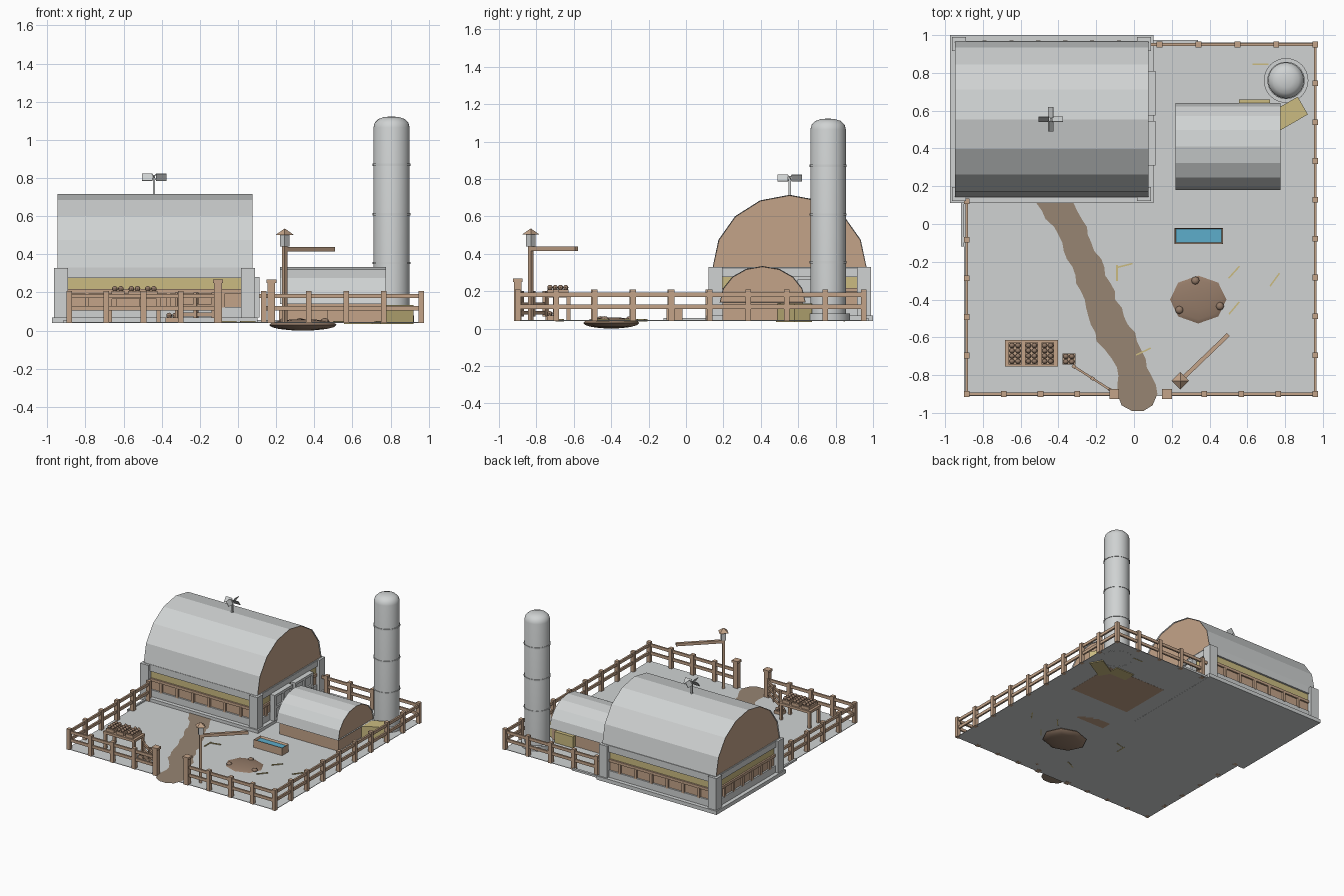
import bpy, bmesh, math, random
from mathutils import Matrix, Vector

cube = bpy.data.objects.get("Cube")
if cube:
    bpy.data.objects.remove(cube, do_unlink=True)
random.seed(4)
GROUND = 0.045


def material(name, rgb):
    mat = bpy.data.materials.new(name)
    mat.use_nodes = True
    mat.diffuse_color = (*rgb, 1)
    mat.node_tree.nodes["Principled BSDF"].inputs["Base Color"].default_value = (*rgb, 1)
    return mat


grey = material("pale grey", (.63, .65, .65))
wood = material("light wood", (.55, .37, .25))
straw = material("straw yellow", (.6, .5, .22))
water_blue = material("water blue", (.11, .42, .6))
dirt = material("dirt brown", (.31, .235, .17))
mud = material("mud brown", (.3, .2, .14))


def finish(name, bm, *mats, smooth=False):
    bmesh.ops.recalc_face_normals(bm, faces=bm.faces)
    mesh = bpy.data.meshes.new(name)
    bm.to_mesh(mesh)
    bm.free()
    for mat in mats:
        mesh.materials.append(mat)
    obj = bpy.data.objects.new(name, mesh)
    bpy.context.collection.objects.link(obj)
    if smooth:
        for poly in mesh.polygons:
            poly.use_smooth = True
        mesh.set_sharp_from_angle(angle=math.radians(40))
    return obj


def add_box(bm, low, high, turn=0):
    """Box between two corners, turned about its own upright axis."""
    low, high = Vector(low), Vector(high)
    place = Matrix.Translation((low + high) / 2) @ Matrix.Rotation(turn, 4, "Z")
    bmesh.ops.create_cube(bm, size=1, matrix=place @ Matrix.Diagonal((*(high - low), 1)))


def add_beam(bm, start, end, low, high, thick):
    """Upright-sided beam running in plan from start to end."""
    a, b = Vector(start), Vector(end)
    c, d = (a + b) / 2, b - a
    half = Vector((d.length / 2, thick / 2))
    add_box(bm, (*(c - half), low), (*(c + half), high), math.atan2(d.y, d.x))


def add_post(bm, x, y, half, low, high, turn=0):
    add_box(bm, (x - half, y - half, low), (x + half, y + half, high), turn)


def box(name, low, high, mat, turn=0):
    bm = bmesh.new()
    add_box(bm, low, high, turn)
    return finish(name, bm, mat)


def add_ball(bm, centre, size, u=8, v=6):
    bmesh.ops.create_uvsphere(bm, u_segments=u, v_segments=v, radius=1,
                              matrix=Matrix.Translation(centre) @ Matrix.Diagonal((*size, 1)))


def lathe(name, profile, x, y, mat, segments=32):
    bm = bmesh.new()
    verts = [bm.verts.new((x + r, y, z)) for r, z in profile]
    edges = [bm.edges.new(pair) for pair in zip(verts, verts[1:])]
    bmesh.ops.spin(bm, geom=verts + edges, cent=(x, y, 0), axis=(0, 0, 1),
                   angle=math.tau, steps=segments)
    bmesh.ops.remove_doubles(bm, verts=bm.verts, dist=.0005)
    return finish(name, bm, mat, smooth=True)


def arch_roof(name, x0, x1, y, radius, base, rise):
    """Half-round roof of eight flat strips with recessed wooden gables."""
    bm = bmesh.new()
    arc = [math.pi * i / 8 for i in range(9)]
    face = bm.faces.new([bm.verts.new((x0, y + radius * math.cos(a), base + rise * math.sin(a)))
                         for a in arc])
    out = bmesh.ops.extrude_face_region(bm, geom=[face])["geom"]
    bmesh.ops.translate(bm, vec=(x1 - x0, 0, 0),
                        verts=[v for v in out if isinstance(v, bmesh.types.BMVert)])
    bmesh.ops.recalc_face_normals(bm, faces=bm.faces)
    gables = [f for f in bm.faces if abs(f.normal.x) > .9]
    bmesh.ops.inset_individual(bm, faces=gables, thickness=.004, depth=-.008)
    for f in gables:
        f.material_index = 1
    return finish(name, bm, grey, wood)


# Yard and winding dirt path
box("yard", (-.9, -.91, GROUND - .004), (.965, .96, GROUND), grey)
box("back_kerb", (.1, .955, GROUND - .004), (.34, .975, GROUND + .012), grey)
box("side_kerb", (-.915, -.12, GROUND - .004), (-.9, .12, GROUND + .012), grey)
route = [(-.41, .11, .1), (-.3, -.1, .08), (-.18, -.4, .09), (-.09, -.62, .11),
         (-.01, -.76, .08), (.02, -.85, .1), (.02, -.9, .115), (.02, -.96, .075), (.02, -.99, .03)]
bm = bmesh.new()
rows = []
for here, there in zip(route, route[1:]):
    steps = max(1, int((here[1] - there[1]) / .04))
    for i in range(steps):
        x, y, w = (a + (b - a) * i / steps for a, b in zip(here, there))
        rows.append((x - w + random.uniform(-.012, .012), x + w + random.uniform(-.012, .012), y))
rows.append((-.01, .05, -.99))
pairs = [[bm.verts.new((x, y, GROUND + .003)) for x in (l, r)] for l, r, y in rows]
for (a, b), (c, d) in zip(pairs, pairs[1:]):
    bm.faces.new((a, c, d, b))
finish("dirt_path", bm, dirt)

# Fence round the yard, open at the gate and the barn
bm = bmesh.new()
L, R, F, B = -.885, .96, -.9, .95
runs = [((L, F), (-.105, F), 4), ((.175, F), (R, F), 4), ((R, F), (R, B), 9),
        ((R, B), (.135, B), 4), ((L, F), (L, .12), 5)]
for start, end, bays in runs:
    for low in (.105, .17):
        add_beam(bm, start, end, low, low + .023, .014)
    for i in range(bays + 1):
        p = Vector(start).lerp(Vector(end), i / bays)
        add_post(bm, p.x, p.y, .015, GROUND - .005, .208)
add_beam(bm, (.09, B), (.14, B), .17, .193, .014)
finish("fence", bm, wood)

# Gate posts and open gate
bm = bmesh.new()
for x in (-.105, .175):
    add_post(bm, x, F, .02, GROUND - .005, .25)
    add_post(bm, x, F, .026, .25, .268)
finish("gate_posts", bm, wood)
bm = bmesh.new()
hinge, tip = Vector((-.115, -.885)), Vector((-.325, -.75))
for low in (.075, .12, .17):
    add_beam(bm, hinge, tip, low, low + .02, .012)
for t in (.05, .5, .97):
    p = hinge.lerp(tip, t)
    add_post(bm, p.x, p.y, .009, .065, .2, math.radians(-33))
finish("gate", bm, wood)

# Barn: slab, layered walls, corner posts, roof
X0, X1, Y0, Y1 = -.974, .103, .11, 1.0
box("barn_slab", (X0, Y0, GROUND - .005), (X1, Y1, .07), grey)
layers = [("barn_plinth", .07, .125, .032, grey), ("barn_wall", .125, .215, .045, wood),
          ("barn_hay_band", .215, .275, .045, straw), ("barn_top_beam", .275, .33, .03, grey)]
for name, low, high, inset, mat in layers:
    box(name, (X0 + inset, Y0 + inset, low), (X1 - inset, Y1 - inset, high), mat)
bm = bmesh.new()
for x in (X0 + .047, X1 - .05):
    for y in (Y0 + .048, Y1 - .048):
        add_post(bm, x, y, .037, .07, .328)
finish("barn_corner_posts", bm, grey)
bm = bmesh.new()
i = .04
corners = [(X0 + i, Y0 + i), (X1 - i, Y0 + i), (X1 - i, Y1 - i), (X0 + i, Y1 - i)]
for a, b in zip(corners, corners[1:] + corners[:1]):
    add_beam(bm, a, b, .195, .217, .016)
    for k in range(1, 7):
        p = Vector(a).lerp(Vector(b), k / 7)
        add_post(bm, p.x, p.y, .011, .12, .2)
finish("barn_wall_rails", bm, wood)
arch_roof("barn_roof", -.947, .076, .554, .412, .325, .39)

# Sliding barn doors with raised frames
bm = bmesh.new()
for y in (.31, .575):
    add_box(bm, (.07, y, .07), (.1, y + .235, .28))
    for low, high in ((y, y + .02), (y + .215, y + .235), (y + .108, y + .127)):
        add_box(bm, (.09, low, .07), (.113, high, .28))
    for z in (.07, .165, .26):
        add_box(bm, (.09, y, z), (.113, y + .235, z + .02))
finish("barn_doors", bm, grey)

# Wind vane on the ridge
bm = bmesh.new()
add_post(bm, -.44, .555, .006, .7, .815)
for k in range(4):
    place = (Matrix.Translation((-.44, .555, .805)) @ Matrix.Rotation(k * math.pi / 2, 4, "Z")
             @ Matrix.Translation((.037, 0, 0)) @ Matrix.Rotation(math.radians(35), 4, "X"))
    bmesh.ops.create_cube(bm, size=1, matrix=place @ Matrix.Diagonal((.055, .004, .045, 1)))
finish("wind_vane", bm, grey)

# Small hut and hay bales
box("hut_walls", (.235, .195, GROUND - .005), (.765, .625, .15), wood)
arch_roof("hut_roof", .22, .776, .41, .23, .14, .194)
box("hay_bale_turned", (.707, .523, .035), (.907, .631, .135), straw, math.radians(30))
box("hay_bale_back", (.555, .56, .035), (.72, .66, .135), straw)

# Silo with domed top and bands
SX, SY, SR = .805, .76, .095
lathe("silo", [(SR, GROUND), (SR, 1.065), (.088, 1.09), (.068, 1.11), (.037, 1.12), (0, 1.123)],
      SX, SY, grey)
lathe("silo_base", [(.118, GROUND - .005), (.118, .08), (SR, .08)], SX, SY, grey)
for z in (.355, .61, .87):
    lathe("silo_band", [(SR, z - .006), (SR + .004, z - .006), (SR + .004, z + .006), (SR, z + .006)],
          SX, SY, grey)

# Water trough
bm = bmesh.new()
add_box(bm, (.215, -.105, GROUND - .004), (.47, -.02, .108))
bm.faces.ensure_lookup_table()
bm.normal_update()
top = [f for f in bm.faces if f.normal.z > .9]
bmesh.ops.inset_individual(bm, faces=top, thickness=.01, depth=-.015)
top[0].material_index = 1
finish("trough", bm, wood, water_blue)

# Mud wallow with stones
bm = bmesh.new()
add_ball(bm, (.34, -.4, .03), (.177, .15, .03), 8, 8)
finish("mud_wallow", bm, mud, smooth=True)
bm = bmesh.new()
for x, y in ((.325, -.3), (.24, -.455), (.455, -.435)):
    add_ball(bm, (x, y, .05), (.022, .022, .016))
finish("wallow_stones", bm, mud, smooth=True)

# Market table, crates and produce
bm = bmesh.new()
add_box(bm, (-.683, -.755, .165), (-.403, -.615, .185))
for x in (-.67, -.416):
    for y in (-.742, -.628):
        add_post(bm, x, y, .01, GROUND, .17)
finish("market_table", bm, wood)
crates, balls = bmesh.new(), bmesh.new()
for cx, cy, base, count in ((-.63, -.685, .185, 4), (-.543, -.685, .185, 4),
                            (-.457, -.685, .185, 4), (-.345, -.715, GROUND, 2)):
    depth = count * .0145
    add_box(crates, (cx - .034, cy - depth, base), (cx + .034, cy + depth, base + .024))
    for dx in (-.016, .016):
        for k in range(count):
            add_ball(balls, (cx + dx, cy + (k - (count - 1) / 2) * .028, base + .034), (.015, .014, .015))
finish("produce_crates", crates, wood)
finish("produce", balls, mud, smooth=True)

# Lamp post with boom arm
PX, PY = .245, -.83
tilt = math.pi / 4
bm = bmesh.new()
add_post(bm, PX, PY, .01, GROUND - .005, .445, tilt)
add_beam(bm, (PX, PY), (.5, -.585), .415, .438, .022)
bmesh.ops.create_cone(bm, cap_ends=True, segments=4, radius1=.047, radius2=0, depth=.033,
                      matrix=Matrix.Translation((PX, PY, .519)))
finish("lamp_post", bm, wood)
bm = bmesh.new()
add_post(bm, PX, PY, .018, .44, .504, tilt)
finish("lamp_housing", bm, grey)

# Loose straw on the ground
bm = bmesh.new()
for x, y, degrees in ((-.05, -.22, 14), (-.09, -.26, 90), (.53, -.255, 48), (.745, -.295, 54),
                      (.53, -.445, 50), (.05, -.675, 25), (.67, .845, 0)):
    d = Vector((math.cos(math.radians(degrees)), math.sin(math.radians(degrees)))) * .043
    add_beam(bm, Vector((x, y)) - d, Vector((x, y)) + d, GROUND - .006, GROUND + .006, .008)
finish("loose_straw", bm, straw)
